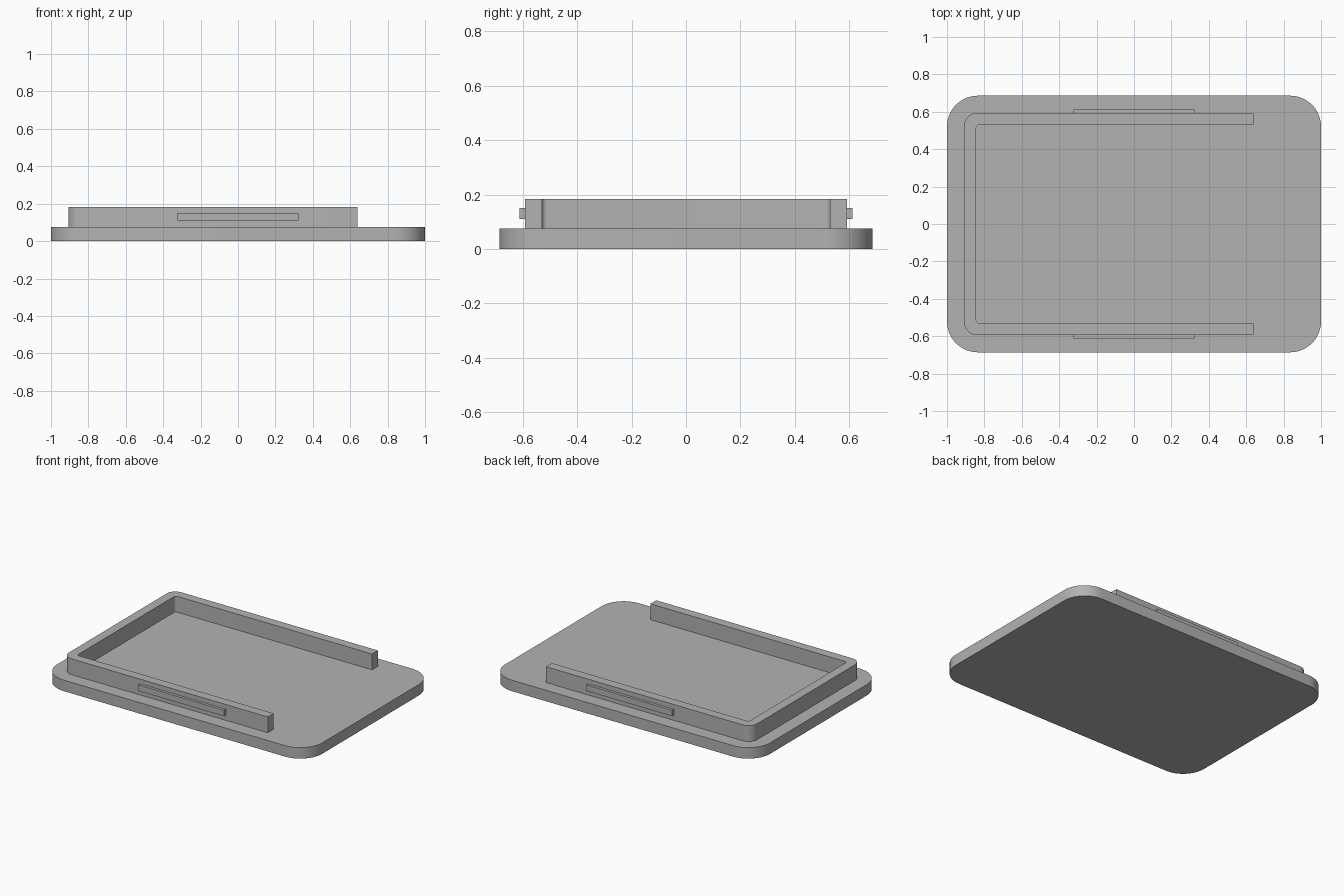
import bpy
import bmesh
from math import cos, sin, pi, radians

cube = bpy.data.objects.get("Cube")
if cube:
    bpy.data.objects.remove(cube, do_unlink=True)

grey = bpy.data.materials.new("plain_grey")
grey.use_nodes = True
colour = (0.45, 0.45, 0.45, 1)
grey.diffuse_color = colour
grey.node_tree.nodes["Principled BSDF"].inputs["Base Color"].default_value = colour


def arc(cx, cy, r, start, end, steps=12):
    """Points along an arc, angles in degrees."""
    angles = [radians(start + (end - start) * i / steps) for i in range(steps + 1)]
    return [(cx + r * cos(a), cy + r * sin(a)) for a in angles]


def extrude_profile(name, outline, z0, z1):
    """Solid prism from a counter-clockwise outline."""
    bm = bmesh.new()
    face = bm.faces.new([bm.verts.new((x, y, z0)) for x, y in outline])
    top = bmesh.ops.extrude_face_region(bm, geom=[face], use_keep_orig=True)
    verts = [v for v in top["geom"] if isinstance(v, bmesh.types.BMVert)]
    bmesh.ops.translate(bm, verts=verts, vec=(0, 0, z1 - z0))
    bmesh.ops.recalc_face_normals(bm, faces=bm.faces)
    mesh = bpy.data.meshes.new(name)
    bm.to_mesh(mesh)
    bm.free()
    mesh.materials.append(grey)
    obj = bpy.data.objects.new(name, mesh)
    bpy.context.collection.objects.link(obj)
    bpy.ops.object.select_all(action="DESELECT")
    obj.select_set(True)
    bpy.context.view_layer.objects.active = obj
    bpy.ops.object.shade_smooth_by_angle(angle=radians(30))
    return obj


base_top, rim_top = 0.075, 0.183

# Base plate with rounded corners
hx, hy, r = 1.0, 0.686, 0.165
plate = (arc(hx - r, hy - r, r, 0, 90) + arc(r - hx, hy - r, r, 90, 180)
         + arc(r - hx, r - hy, r, 180, 270) + arc(hx - r, r - hy, r, 270, 360))
extrude_profile("base_plate", plate, 0, base_top)

# U-shaped rim, open towards +x
left, end, ry, wall = -0.907, 0.64, 0.593, 0.063
ro, ri = 0.065, 0.018
il, iy = left + wall, ry - wall
outer = arc(left + ro, ry - ro, ro, 90, 180) + arc(left + ro, ro - ry, ro, 180, 270)
inner = arc(il + ri, ri - iy, ri, 270, 180, 6) + arc(il + ri, iy - ri, ri, 180, 90, 6)
rim = [(end, ry)] + outer + [(end, -ry), (end, -iy)] + inner + [(end, iy)]
extrude_profile("raised_rim", rim, base_top, rim_top)

# Snap ridges on the outside of both long walls
for name, side in (("front_ridge", -1), ("back_ridge", 1)):
    ya, yb = sorted((side * ry, side * 0.612))
    cx = 0.323
    extrude_profile(name, [(-cx, ya), (cx, ya), (cx, yb), (-cx, yb)], 0.11, 0.151)
